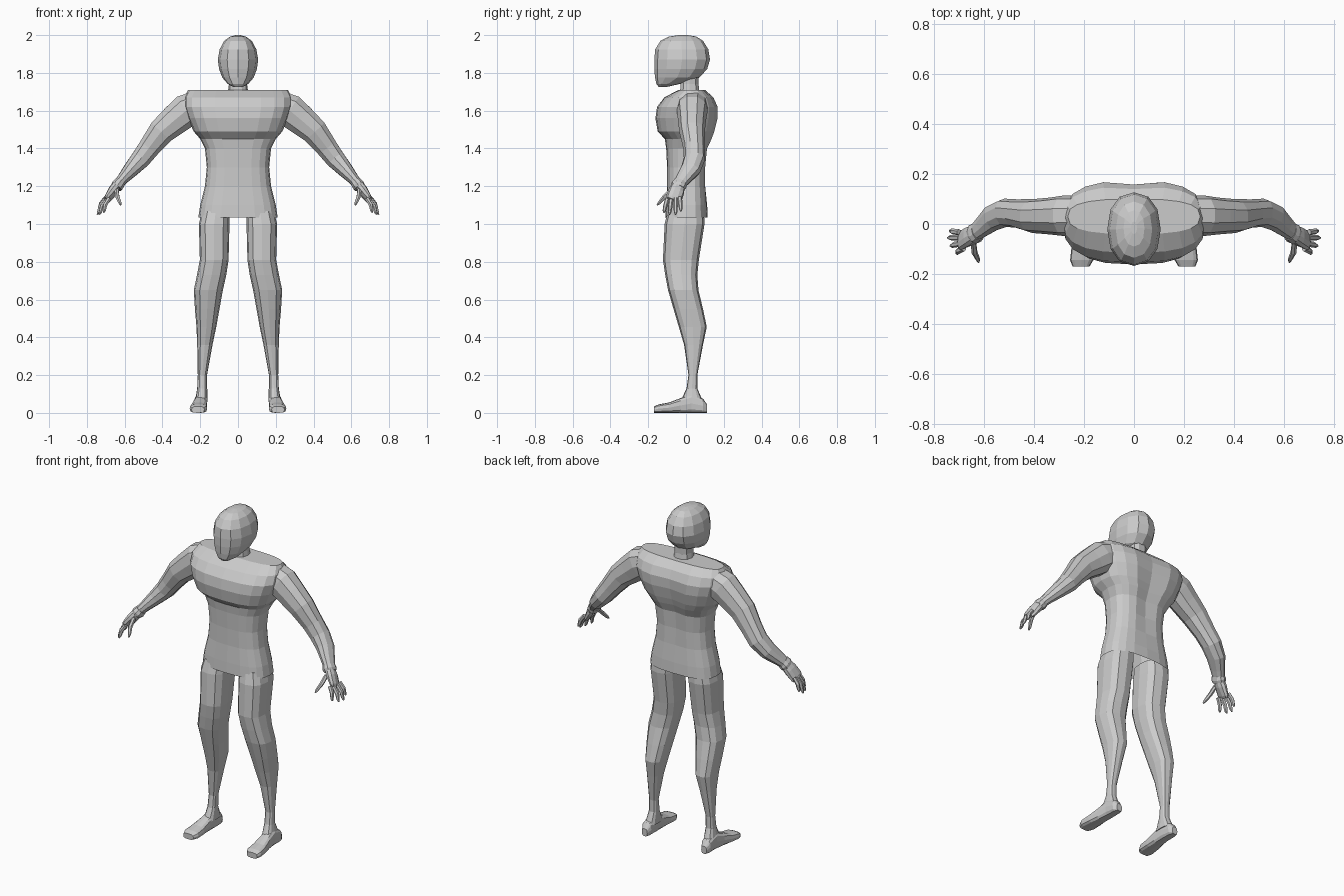
import bpy, bmesh, math
from mathutils import Vector

grey = bpy.data.materials.new("light_grey")
grey.diffuse_color = (0.6, 0.6, 0.6, 1)


def oval(n, power=1.0, phase=0.0):
    """Unit outline; power below 1 makes it boxier."""
    pts = []
    for i in range(n):
        a = 2 * math.pi * i / n + phase
        c, s = math.cos(a), math.sin(a)
        pts.append((math.copysign(abs(c) ** power, c), math.copysign(abs(s) ** power, s)))
    return pts


def loft(name, rings, cap_start=True, cap_end=True, mirror=False):
    bm = bmesh.new()
    loops = [[bm.verts.new(p) for p in ring] for ring in rings]
    n = len(loops[0])
    for a, b in zip(loops, loops[1:]):
        for i in range(n):
            j = (i + 1) % n
            bm.faces.new((a[i], a[j], b[j], b[i]))
    if cap_start:
        bm.faces.new(loops[0][::-1])
    if cap_end:
        bm.faces.new(loops[-1])
    bmesh.ops.recalc_face_normals(bm, faces=bm.faces)
    mesh = bpy.data.meshes.new(name)
    bm.to_mesh(mesh)
    bm.free()
    mesh.materials.append(grey)
    obj = bpy.data.objects.new(name, mesh)
    bpy.context.collection.objects.link(obj)
    if mirror:
        obj.modifiers.new("mirror", 'MIRROR')
    return obj


def level_ring(z, x0, x1, y0, y1, n=12, power=0.8):
    """Horizontal outline filling the given bounds."""
    return [Vector(((x0 + x1) / 2 + u * (x1 - x0) / 2,
                    (y0 + y1) / 2 + v * (y1 - y0) / 2, z))
            for u, v in oval(n, power)]


def limb(name, stations, side, n=10, power=0.9):
    """Tube along stations (centre, half width along side, half thickness)."""
    pts = [Vector(s[0]) for s in stations]
    rings = []
    for i, (c, w, t) in enumerate(stations):
        d = (pts[min(i + 1, len(pts) - 1)] - pts[max(i - 1, 0)]).normalized()
        a = (Vector(side) - d * d.dot(Vector(side))).normalized()
        b = d.cross(a)
        rings.append([pts[i] + a * u * w + b * v * t for u, v in oval(n, power)])
    return loft(name, rings, mirror=True)


# Torso: height, half width, front y, back y, spine groove depth
torso = []
for z, hx, yf, yb, groove in [
        (1.035, .21, -.11, .115, 0), (1.10, .20, -.107, .112, 0),
        (1.20, .175, -.10, .105, .005), (1.30, .165, -.10, .105, .01),
        (1.40, .175, -.105, .115, .015), (1.45, .20, -.112, .14, .02),
        (1.49, .235, -.15, .155, .02), (1.56, .265, -.162, .173, .02),
        (1.62, .285, -.153, .173, .015), (1.67, .285, -.115, .15, .01),
        (1.71, .265, -.04, .10, 0)]:
    ring = level_ring(z, -hx, hx, yf, yb, 20, 0.72)
    for p in ring:
        if p.y > 0 and abs(p.x) < hx * 0.2:
            p.y -= groove
    torso.append(ring)
loft("torso", torso, cap_start=False)

# Neck
loft("neck", [level_ring(z, -h, h, a, b, 10) for z, h, a, b in
              [(1.69, .055, -.035, .075), (1.74, .048, -.03, .068), (1.82, .05, -.03, .07)]])

# Head: flat face, jaw sloping up to the nape
head = []
for z, hx, yf, yb in [
        (1.726, .025, -.145, -.10), (1.742, .055, -.157, -.03),
        (1.775, .083, -.164, .07), (1.82, .100, -.168, .112),
        (1.87, .107, -.168, .127), (1.925, .097, -.163, .118),
        (1.97, .073, -.135, .09), (1.992, .042, -.09, .055), (2.0, .012, -.04, .01)]:
    head.append(level_ring(z, -hx, hx, yf, yb, 12, 0.9))
loft("head", head)

# Legs: height, inner x, outer x, front y, back y
loft("leg", [level_ring(*row, 12, 0.75) for row in [
    (1.07, .045, .19, -.095, .095), (1.00, .045, .207, -.113, .098),
    (.81, .05, .202, -.122, .068), (.73, .062, .217, -.11, .06),
    (.65, .08, .234, -.095, .066), (.55, .098, .228, -.066, .09),
    (.455, .115, .22, -.038, .11), (.36, .135, .216, -.01, .09),
    (.20, .164, .213, .013, .06), (.13, .163, .216, .003, .06),
    (.06, .16, .228, -.03, .09)]], mirror=True)

# Feet: y, inner x, outer x, top height
foot = []
for y, x0, x1, top in [
        (.112, .18, .215, .045), (.09, .168, .228, .075), (.03, .165, .23, .10),
        (-.03, .165, .238, .078), (-.09, .163, .25, .055),
        (-.145, .163, .256, .045), (-.17, .178, .246, .034)]:
    foot.append([Vector(((x0 + x1) / 2 + u * (x1 - x0) / 2, y, top / 2 * (1 + v)))
                 for u, v in oval(12, 0.65)])
loft("foot", foot, mirror=True)

# Arms
limb("arm", [
    ((.23, .035, 1.62), .08, .085), ((.275, .033, 1.60), .082, .092),
    ((.335, .032, 1.55), .074, .084), ((.405, .032, 1.49), .068, .073),
    ((.47, .042, 1.405), .057, .06), ((.515, .045, 1.345), .057, .054),
    ((.565, .025, 1.29), .054, .043), ((.605, -.01, 1.245), .043, .032),
    ((.637, -.037, 1.208), .034, .026)], (0, 1, 0))

# Wrist cuff and palm
limb("wrist_cuff", [((.625, -.03, 1.222), .037, .03), ((.637, -.038, 1.205), .042, .034),
                    ((.645, -.043, 1.193), .037, .03)], (0, 1, 0))
limb("palm", [((.635, -.037, 1.212), .033, .026), ((.662, -.05, 1.175), .042, .026),
              ((.69, -.064, 1.135), .043, .018), ((.697, -.068, 1.125), .037, .012)],
     (-.3, 1, 0))

# Fingers: knuckle, tip
for name, base, tip in [
        ("little_finger", (.70, -.033, 1.14), (.738, -.027, 1.068)),
        ("ring_finger", (.699, -.055, 1.135), (.745, -.055, 1.05)),
        ("middle_finger", (.692, -.078, 1.13), (.735, -.088, 1.05)),
        ("index_finger", (.682, -.098, 1.135), (.712, -.118, 1.06)),
        ("thumb", (.643, -.075, 1.18), (.622, -.153, 1.10))]:
    a, b = Vector(base), Vector(tip)
    mid = a.lerp(b, .5) + Vector((.006, 0, .004))
    limb(name, [(a, .012, .012), (mid, .012, .012), (a.lerp(b, .85), .009, .009), (b, .004, .004)],
         (0, 1, .2), 6, 1.0)
